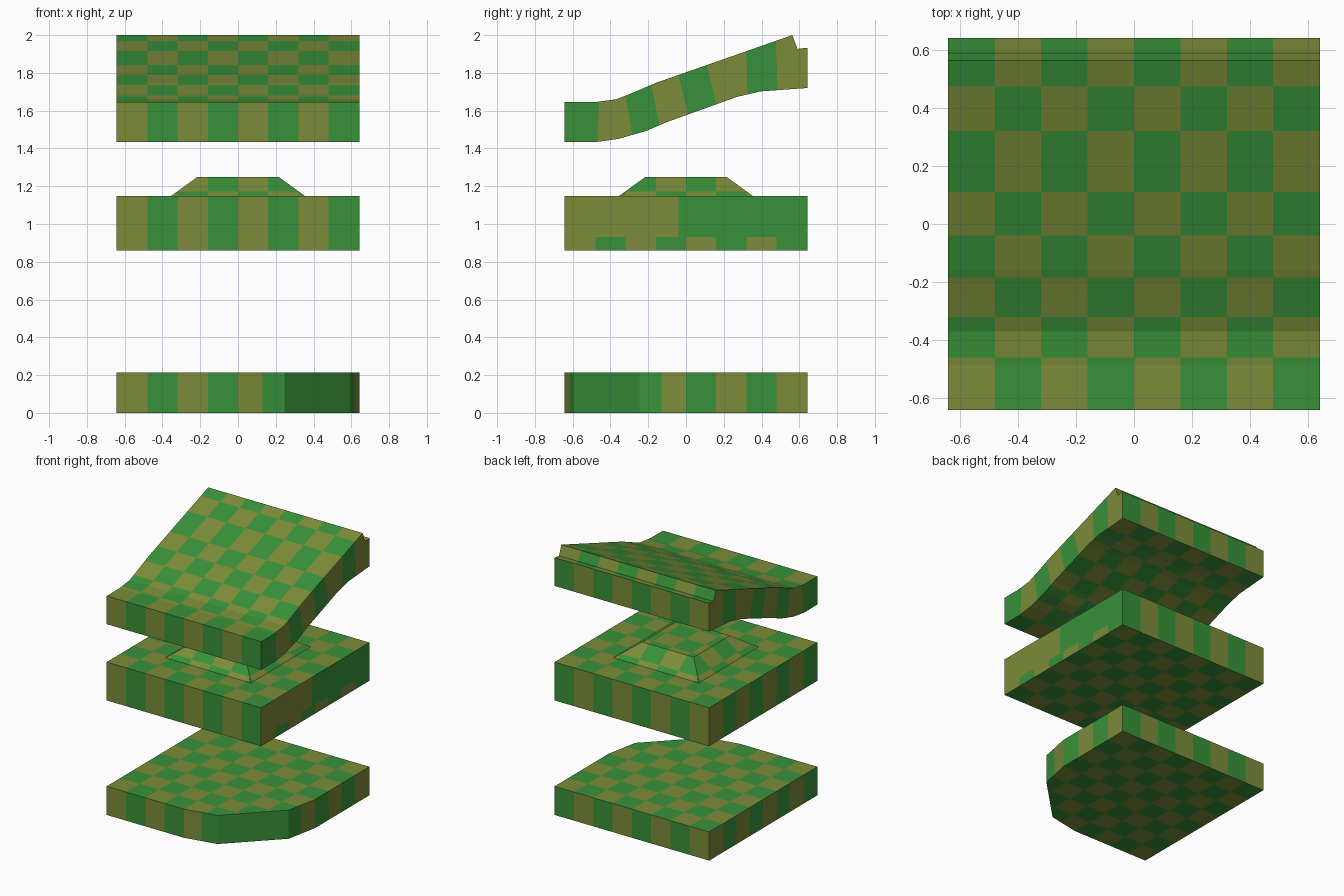
import bpy, bmesh, math
from mathutils import Vector

if "Cube" in bpy.data.objects:
    bpy.data.objects.remove(bpy.data.objects["Cube"])

H = 0.642     # half width of every tile
C = 0.16      # checker size


def material(name, rgb):
    m = bpy.data.materials.new(name)
    m.diffuse_color = (*rgb, 1)
    m.use_nodes = True
    m.node_tree.nodes["Principled BSDF"].inputs["Base Color"].default_value = m.diffuse_color
    return m


OLIVE, GREEN = 0, 1
MATS = [material("olive", (0.202, 0.265, 0.041)), material("green", (0.040, 0.285, 0.041))]
COLS = [(i - 4) * C for i in range(1, 8)]
ROWS = [((y, 0), (y, 1)) for y in COLS]      # upright row cuts as (y, z) pairs


def prism(points, direction):
    bm = bmesh.new()
    face = bm.faces.new([bm.verts.new(p) for p in points])
    ext = bmesh.ops.extrude_face_region(bm, geom=[face], use_keep_orig=True)
    bmesh.ops.translate(bm, vec=direction,
                        verts=[g for g in ext["geom"] if isinstance(g, bmesh.types.BMVert)])
    bmesh.ops.recalc_face_normals(bm, faces=bm.faces)
    return bm


def cut(bm, co, no):
    bmesh.ops.bisect_plane(bm, geom=bm.verts[:] + bm.edges[:] + bm.faces[:],
                           dist=1e-5, plane_co=co, plane_no=no)


def finish(bm, name, rows=ROWS, special=None):
    # Cut the checker lines, then colour each cell by column, row and direction
    for x in COLS:
        cut(bm, (x, 0, 0), (1, 0, 0))
    planes = []
    for (y0, z0), (y1, z1) in rows:
        planes.append((Vector((0, y0, z0)), Vector((0, z1 - z0, y0 - y1)).normalized()))
        cut(bm, *planes[-1])
    bm.normal_update()
    for f in bm.faces:
        c, n = f.calc_center_median(), f.normal
        col = sum(c.x > x for x in COLS)
        row = sum((c - p).dot(q) > 0 for p, q in planes)
        if abs(n.x) > 0.97:
            index = (row + 1) % 2
        elif abs(n.y) > 0.97:
            index = col % 2
        else:
            index = (col + row) % 2
        chosen = special(c, n, row) if special else None
        f.material_index = index if chosen is None else chosen
    me = bpy.data.meshes.new(name)
    bm.to_mesh(me)
    bm.free()
    for m in MATS:
        me.materials.append(m)
    ob = bpy.data.objects.new(name, me)
    bpy.context.collection.objects.link(ob)


# Bottom tile with one faceted round corner
outline = [(-H, H), (-H, -H)]
outline += [(H * math.sin(math.radians(a)), -H * math.cos(math.radians(a))) for a in (0, 22.5, 67.5, 90)]
outline += [(H, H)]
bm = prism([(x, y, 0) for x, y in outline], (0, 0, 0.215))
cut(bm, (0.13, 0, 0), (1, 0, 0))
cut(bm, (0, -0.13, 0), (0, 1, 0))


def corner_colour(c, n, row):
    if abs(n.x) > 0.1 and abs(n.y) > 0.1:
        return OLIVE if c.x < 0.13 or c.y > -0.13 else GREEN


finish(bm, "rounded_corner_tile", special=corner_colour)

# Middle tile with a raised centre
bm = prism([(-H, -H, 0.86), (H, -H, 0.86), (H, H, 0.86), (-H, H, 0.86)], (0, 0, 0.288))
top = max(bm.faces, key=lambda f: f.calc_center_median().z)
bmesh.ops.inset_individual(bm, faces=[top], thickness=0.287, use_even_offset=True)
bmesh.ops.inset_individual(bm, faces=[top], thickness=0.141, depth=0.102, use_even_offset=True)
cut(bm, (0, 0, 0.93), (0, 0, 1))
cut(bm, (0, -0.04, 0), (0, 1, 0))


def right_side_colour(c, n, row):
    # Striped foot below two broad panels
    if n.x > 0.9:
        if c.z < 0.93:
            return row % 2
        return OLIVE if c.y < -0.04 else GREEN


finish(bm, "raised_centre_tile", special=right_side_colour)

# Top tile: curved ramp with a lip at the back
profile = [(-H, 1.645), (-0.487, 1.645), (-0.37, 1.66), (-0.27, 1.70), (-0.16, 1.747),
           (0.563, 2.0), (0.59, 1.927), (H, 1.933), (H, 1.72), (0.395, 1.702),
           (0.27, 1.673), (-0.10, 1.54), (-0.21, 1.493), (-0.36, 1.45), (-0.48, 1.433), (-H, 1.433)]
ramp_rows = [((-0.47, 1.43), (-0.46, 1.65)), ((-0.285, 1.47), (-0.32, 1.68)),
             ((-0.14, 1.525), (-0.185, 1.735)), ((0.01, 1.58), (-0.04, 1.79)),
             ((0.16, 1.635), (0.11, 1.842)), ((0.325, 1.687), (0.32, 1.915)),
             ((0.485, 1.708), (0.475, 1.97))]
bm = prism([(-H, y, z) for y, z in profile], (2 * H, 0, 0))
finish(bm, "ramp_tile", rows=ramp_rows)
